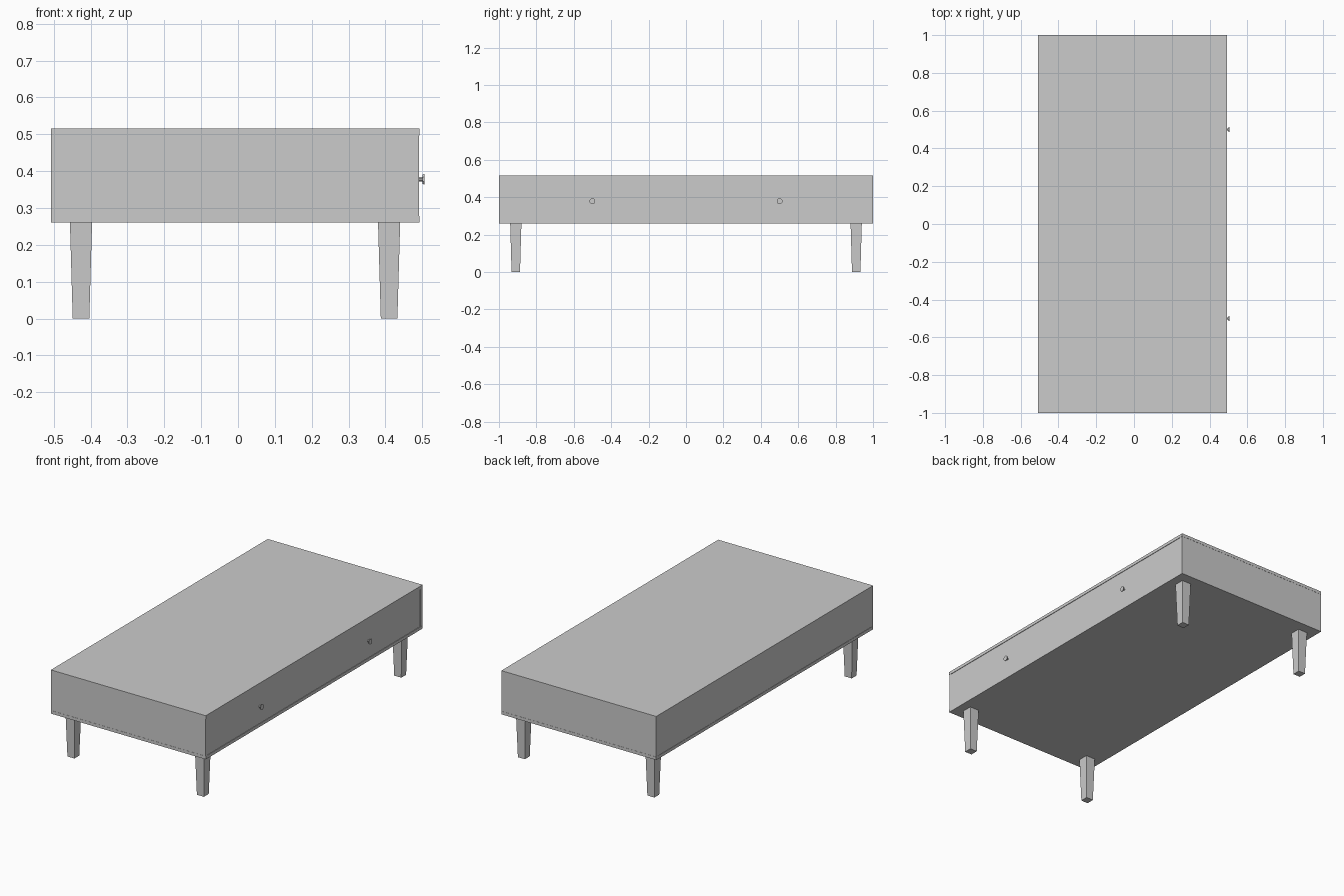
import bpy, bmesh, math
from mathutils import Matrix

if "Cube" in bpy.data.objects:
    bpy.data.objects.remove(bpy.data.objects["Cube"])

X0, X1 = -0.508, 0.492      # back and drawer side of the case
Z0, Z1 = 0.26, 0.515        # case bottom and top
T = 0.018                   # board thickness
CX = (X0 + X1) / 2


def finish(name, bm):
    bmesh.ops.recalc_face_normals(bm, faces=bm.faces)
    mesh = bpy.data.meshes.new(name)
    bm.to_mesh(mesh)
    bm.free()
    obj = bpy.data.objects.new(name, mesh)
    bpy.context.collection.objects.link(obj)
    return obj


def board(name, x, y, z):
    bm = bmesh.new()
    bmesh.ops.create_cube(bm, size=1)
    for v in bm.verts:
        v.co = [a + (b - a) * (c + 0.5) for (a, b), c in zip((x, y, z), v.co)]
    return finish(name, bm)


def leg(name, x, y, top=0.03, foot=0.0225):
    bm = bmesh.new()
    bmesh.ops.create_cone(bm, cap_ends=True, segments=4,
                          radius1=foot * math.sqrt(2), radius2=top * math.sqrt(2), depth=Z0,
                          matrix=Matrix.Translation((x, y, Z0 / 2)) @ Matrix.Rotation(math.pi / 4, 4, 'Z'))
    return finish(name, bm)


def knob(name, y, z=0.378):
    # thin stem with a wide flat disc
    bm = bmesh.new()
    for x0, x1, r0, r1 in ((X1 - 0.004, 0.501, 0.006, 0.006), (0.501, 0.506, 0.014, 0.016)):
        bmesh.ops.create_cone(bm, cap_ends=True, segments=8, radius1=r0, radius2=r1, depth=x1 - x0,
                              matrix=Matrix.Translation(((x0 + x1) / 2, y, z)) @ Matrix.Rotation(math.pi / 2, 4, 'Y')
                              @ Matrix.Rotation(math.pi / 8, 4, 'Z'))
    return finish(name, bm)


# Case: top and bottom boards with slightly inset walls between them
walls = (Z0 + T, Z1 - T)
board("top_board", (X0, X1), (-1, 1), (Z1 - T, Z1))
board("bottom_board", (X0, X1), (-1, 1), (Z0, Z0 + T))
for label, s in (("front", -1), ("rear", 1)):
    board(label + "_end_panel", (X0 + 0.001, X1 - 0.001), sorted((s * 0.999, s * (1 - T))), walls)
board("back_panel", (X0 + 0.002, X0 + T), (-1 + T, 1 - T), walls)
board("drawer_front", (X1 - T, X1 - 0.003), (-1 + T, 1 - T), walls)

# Tapered legs and drawer knobs
for label, s in (("front", -1), ("rear", 1)):
    for side, d in (("left", -1), ("right", 1)):
        leg(f"{label}_{side}_leg", CX + d * 0.418, s * 0.91)
    knob(label + "_knob", s * 0.5)
